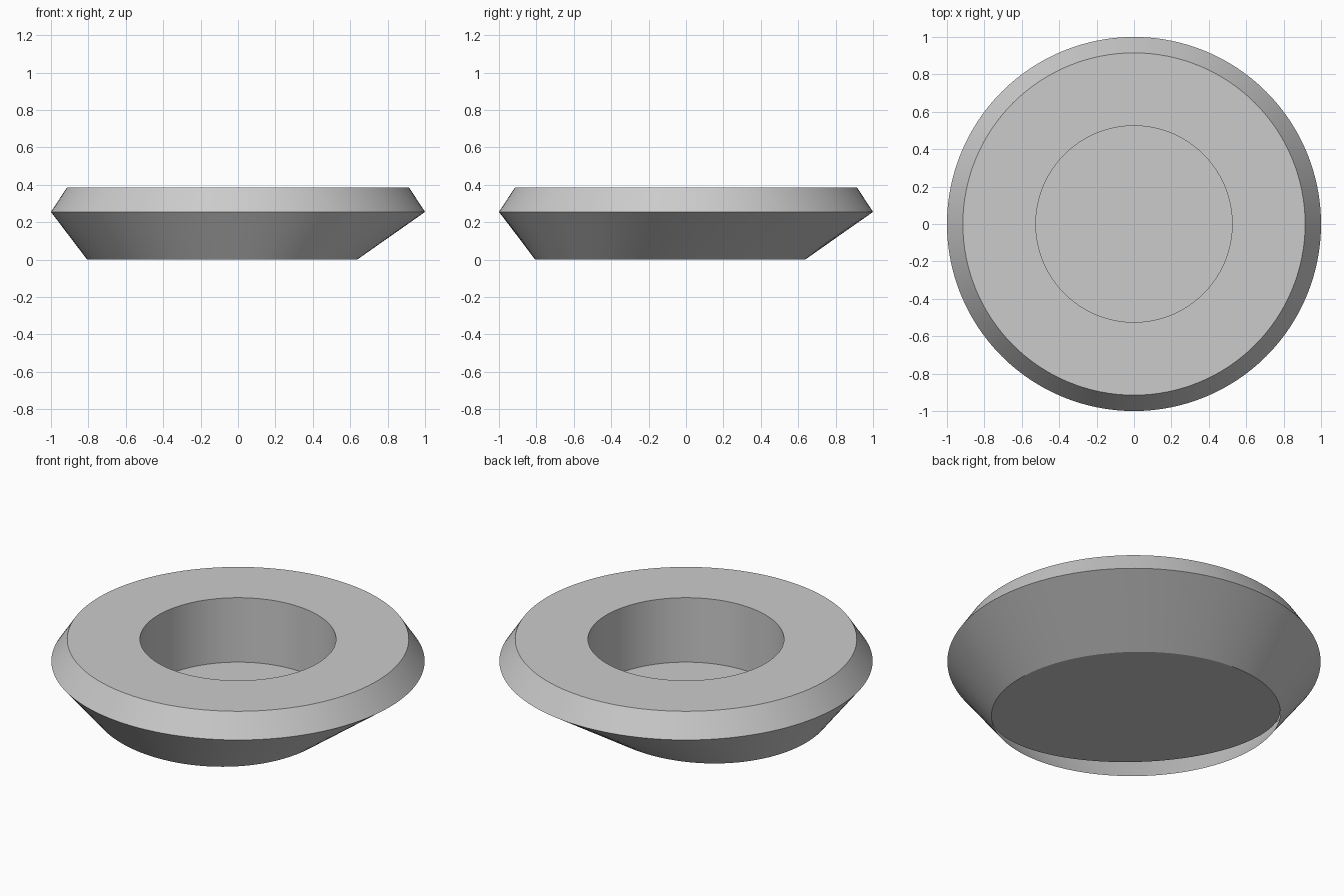
import bpy, bmesh, math

if "Cube" in bpy.data.objects:
    bpy.data.objects.remove(bpy.data.objects["Cube"])

N = 128


def ring(bm, rad, z):
    """Circle of vertices, centred on the axis."""
    return [bm.verts.new((rad * math.cos(2 * math.pi * i / N),
                          rad * math.sin(2 * math.pi * i / N), z)) for i in range(N)]


def lip_ring(bm, z, back):
    """Oval lip, offset along the x=y diagonal; back = reach of its front-left half."""
    out = []
    for i in range(N):
        t = 2 * math.pi * i / N - math.pi / 4
        u, v = math.cos(t), math.sin(t)
        d = -0.12 + u * (0.665 if u > 0 else back)
        w = 0.775 * v
        s = math.sqrt(0.5)
        out.append(bm.verts.new(((d - w) * s, (d + w) * s, z)))
    return out


def bridge(bm, a, b):
    for i in range(N):
        j = (i + 1) % N
        bm.faces.new((a[i], a[j], b[j], b[i]))


def finish(name, bm):
    me = bpy.data.meshes.new(name)
    bm.to_mesh(me)
    bm.free()
    ob = bpy.data.objects.new(name, me)
    bpy.context.collection.objects.link(ob)
    bpy.context.view_layer.objects.active = ob
    ob.select_set(True)
    bpy.ops.object.shade_smooth_by_angle(angle=math.radians(25))
    ob.select_set(False)


# Body shell: skewed lower wall, bevelled rim, flat top and centre well
bm = bmesh.new()
lip = lip_ring(bm, 0, 0.665)
# start the lip at the same direction as the circles
lip = lip[N // 8:] + lip[:N // 8]
lip = lip[-N // 8:] + lip[:-N // 8]
rings = [lip, ring(bm, 1.0, 0.255), ring(bm, 0.915, 0.385),
         ring(bm, 0.525, 0.385), ring(bm, 0.525, 0.004)]
for a, b in zip(rings, rings[1:]):
    bridge(bm, a, b)
bm.faces.new(rings[-1])
finish("dish_body", bm)

# Base plate: leaves a crescent gap at the front-left of the lip
bm = bmesh.new()
bm.faces.new(lip_ring(bm, 0.001, 0.515)[::-1])
finish("base_plate", bm)
